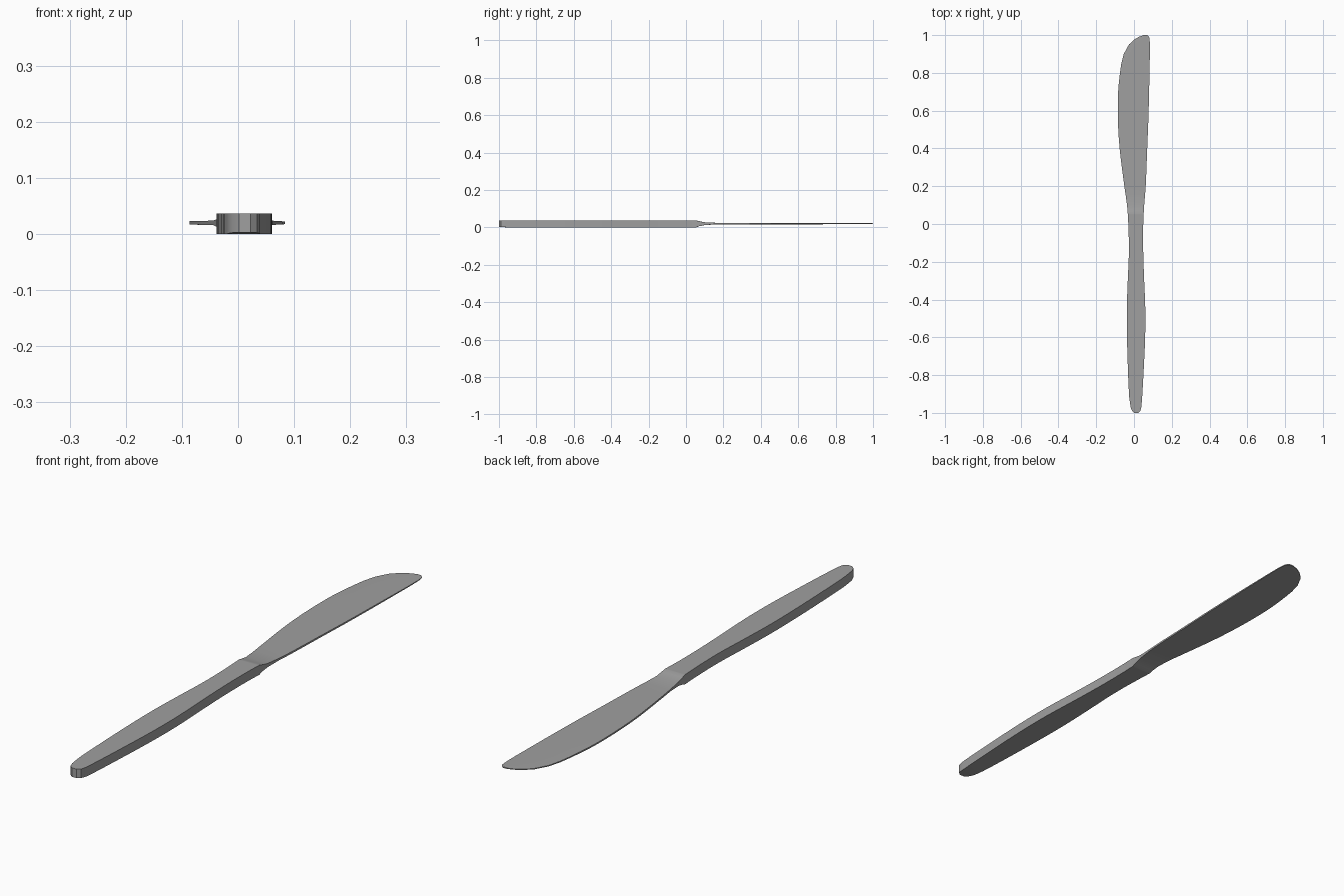
import bpy, bmesh, math

if "Cube" in bpy.data.objects:
    bpy.data.objects.remove(bpy.data.objects["Cube"])

# Outline stations: y, left x, right x
OUTLINE = [
    (-1.0, 0.002, 0.022), (-0.99, -0.010, 0.034), (-0.97, -0.018, 0.039),
    (-0.92, -0.025, 0.043), (-0.8, -0.031, 0.050), (-0.6, -0.037, 0.059),
    (-0.45, -0.038, 0.060), (-0.3, -0.033, 0.054), (-0.15, -0.027, 0.049),
    (0.0, -0.030, 0.049), (0.1, -0.037, 0.054), (0.2, -0.051, 0.062),
    (0.4, -0.076, 0.070), (0.55, -0.085, 0.076), (0.7, -0.084, 0.080),
    (0.85, -0.067, 0.083), (0.9, -0.054, 0.084), (0.95, -0.027, 0.084),
    (0.975, 0.000, 0.083), (0.99, 0.024, 0.080), (1.0, 0.050, 0.070),
]
# Thickness stations: y, bottom z, top z, edge thickness ratio
THICK = [
    (-1.0, 0.003, 0.037, 0.98), (-0.96, 0.0, 0.037, 0.98), (0.055, 0.0, 0.037, 0.98),
    (0.07, 0.006, 0.033, 0.97), (0.1, 0.012, 0.027, 0.95), (0.16, 0.016, 0.0245, 0.9),
    (0.3, 0.016, 0.024, 0.85), (0.7, 0.0165, 0.0235, 0.8), (1.0, 0.018, 0.022, 0.75),
]


def sample(table, y, smooth):
    """Interpolate a station table at y (cubic Hermite or linear)."""
    n = len(table)
    i = next((k for k in range(n - 1) if y <= table[k + 1][0]), n - 2)
    a, b = table[i], table[i + 1]
    h = b[0] - a[0]
    t = (y - a[0]) / h
    out = []
    for c in range(1, len(a)):
        def slope(k):
            p, q = table[max(k - 1, 0)], table[min(k + 1, n - 1)]
            return (q[c] - p[c]) / (q[0] - p[0])
        if smooth and 2 < i < n - 4:
            out.append((2*t**3 - 3*t**2 + 1) * a[c] + (t**3 - 2*t**2 + t) * h * slope(i)
                       + (3*t**2 - 2*t**3) * b[c] + (t**3 - t**2) * h * slope(i + 1))
        else:
            out.append(a[c] + (b[c] - a[c]) * t)
    return out


def section(y):
    """Flat bar section whose faces slope gently to the edges."""
    xl, xr = sample(OUTLINE, y, True)
    z0, z1, e = sample(THICK, y, False)
    mid, half = (z0 + z1) / 2, (z1 - z0) / 2
    top = [(0.0, e), (0.1, (1 + e) / 2), (0.3, 1), (0.7, 1), (0.9, (1 + e) / 2), (1.0, e)]
    ring = [(xl + (xr - xl) * u, y, mid + half * v) for u, v in top]
    ring += [(xl + (xr - xl) * u, y, mid - half * v) for u, v in reversed(top)]
    return ring


# Table knife: handle, stepped neck and blade in one continuous loft
stations = sorted({row[0] for row in OUTLINE + THICK}
                  | {round(-0.9 + 0.05 * k, 3) for k in range(37)})
bm = bmesh.new()
rings = [[bm.verts.new(p) for p in section(y)] for y in stations]
for a, b in zip(rings, rings[1:]):
    for i in range(len(a)):
        j = (i + 1) % len(a)
        bm.faces.new((a[i], a[j], b[j], b[i]))
bm.faces.new(rings[0])
bm.faces.new(rings[-1])
bmesh.ops.recalc_face_normals(bm, faces=bm.faces)
mesh = bpy.data.meshes.new("table_knife")
bm.to_mesh(mesh)
bm.free()
knife = bpy.data.objects.new("table_knife", mesh)
bpy.context.collection.objects.link(knife)

# Dark steel
steel = bpy.data.materials.new("dark_steel")
steel.diffuse_color = (0.35, 0.35, 0.35, 1)
steel.use_nodes = True
steel.node_tree.nodes["Principled BSDF"].inputs["Base Color"].default_value = steel.diffuse_color
mesh.materials.append(steel)

bpy.context.view_layer.objects.active = knife
knife.select_set(True)
bpy.ops.object.shade_smooth_by_angle(angle=math.radians(30))
